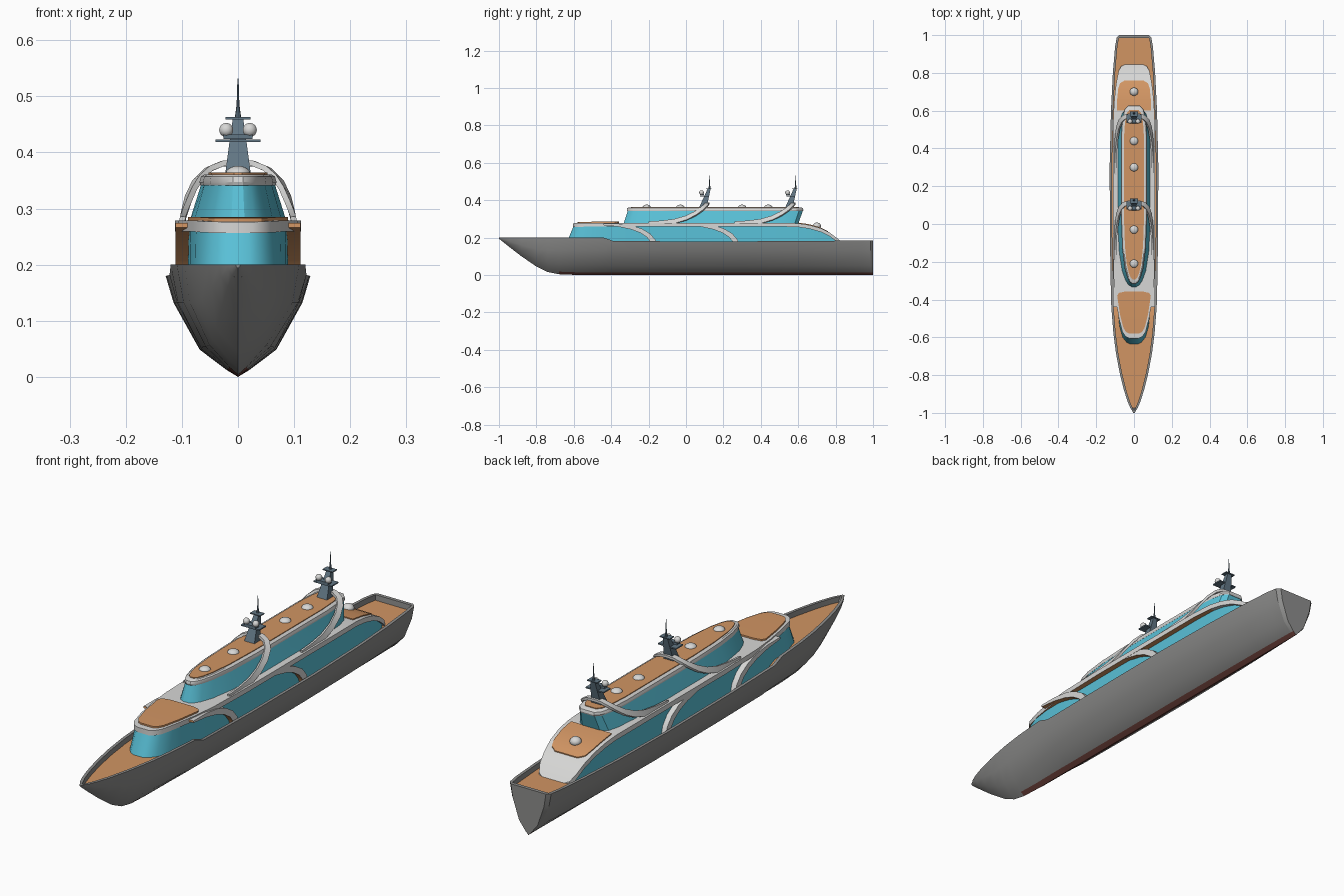
import bpy, math
from mathutils import Vector

if "Cube" in bpy.data.objects:
    bpy.data.objects.remove(bpy.data.objects["Cube"])


def material(name, r, g, b):
    m = bpy.data.materials.new(name)
    m.diffuse_color = (r, g, b, 1)
    m.use_nodes = True
    m.node_tree.nodes["Principled BSDF"].inputs["Base Color"].default_value = m.diffuse_color
    return m


GREY = material("hull grey", 0.27, 0.27, 0.265)
RED = material("keel red", 0.16, 0.055, 0.045)
TAN = material("teak", 0.64, 0.30, 0.125)
WHITE = material("white paint", 0.68, 0.68, 0.67)
GLASS = material("blue glass", 0.10, 0.53, 0.68)
SLATE = material("mast slate", 0.12, 0.18, 0.23)


def finish(ob, angle=30):
    bpy.ops.object.select_all(action='DESELECT')
    ob.select_set(True)
    bpy.context.view_layer.objects.active = ob
    bpy.ops.object.shade_smooth_by_angle(angle=math.radians(angle))
    return ob


def loft(name, rings, mats, rule=None, angle=30):
    """Skin closed rings of equal length and cap both ends."""
    n = len(rings[0])
    verts = [v for r in rings for v in r]
    faces = [tuple(range(n))[::-1], tuple(range(len(verts) - n, len(verts)))]
    for i in range(len(rings) - 1):
        for j in range(n):
            a, b = i * n + j, i * n + (j + 1) % n
            faces.append((a, b, b + n, a + n))
    me = bpy.data.meshes.new(name)
    me.from_pydata(verts, [], faces)
    for m in mats:
        me.materials.append(m)
    ob = bpy.data.objects.new(name, me)
    bpy.context.collection.objects.link(ob)
    # consistent outward normals
    bpy.context.view_layer.objects.active = ob
    bpy.ops.object.select_all(action='DESELECT')
    ob.select_set(True)
    bpy.ops.object.mode_set(mode='EDIT')
    bpy.ops.mesh.select_all(action='SELECT')
    bpy.ops.mesh.normals_make_consistent(inside=False)
    bpy.ops.object.mode_set(mode='OBJECT')
    if rule:
        for p in me.polygons:
            p.material_index = rule(p)
    return finish(ob, angle)


def interp(table, y):
    for (a, za), (b, zb) in zip(table, table[1:]):
        if y <= b:
            return za + (zb - za) * max(0, (y - a) / (b - a))
    return table[-1][1]


# Hull: y, half width, rim height, keel height, deck raised to the rim
HULL = [(-1, .004, .2, .194, 1), (-.985, .012, .2, .182, 1), (-.975, .019, .2, .174, 0),
        (-.94, .034, .2, .146, 0), (-.88, .053, .2, .1, 0), (-.8, .073, .2, .045, 0),
        (-.74, .085, .2, .016, 0), (-.68, .096, .2, .004, 0), (-.58, .109, .2, 0, 0),
        (-.44, .12, .2, 0, 0), (-.39, .122, .182, 0, 0), (-.1, .127, .18, 0, 0),
        (.3, .129, .18, 0, 0), (.6, .122, .181, 0, 0), (.8, .112, .183, 0, 0),
        (.94, .1, .185, 0, 0), (.985, .092, .185, 0, 0), (.986, .092, .185, 0, 1),
        (1, .078, .185, 0, 1)]
rings = []
for y, w, zt, zk, raised in HULL:
    h = zt - zk
    inner, dz = max(w - .012, w * .3), zt - (0 if raised else .022)
    half = [(.16 * w, zk + .07 * h), (.53 * w, zk + .27 * h),
            (.89 * w, max(.132, zk + .6 * h)), (w, zt), (inner, zt), (inner, dz)]
    rings.append([(0, y, zk)] + [(x, y, z) for x, z in half]
                 + [(-x, y, z) for x, z in half[::-1]])


def hull_rule(p):
    if p.center.z < .014 and abs(p.normal.y) < .9:
        return 1
    deck = abs(p.center.x) < .002 and p.normal.z > .9 and -.98 < p.center.y < .986
    return 2 if deck else 0


loft("hull", rings, [GREY, RED, TAN], hull_rule)

# Lower roof height, dropping in a curve towards the stern
ROOF_Z = [(-.62, .276), (-.5, .279), (.53, .279), (.6, .276), (.66, .267),
          (.72, .25), (.77, .225), (.81, .195), (.845, .16)]


def outline(stations):
    return [(w, y) for y, w in stations] + [(-w, y) for y, w in stations[::-1]]


def strip(name, stations, lift, drop, mats, rule=None):
    """Plate following the lower roof curve."""
    rs = []
    for y, w in stations:
        z = interp(ROOF_Z, y)
        rs.append([(-w, y, z - drop), (w, y, z - drop), (w, y, z + lift), (-w, y, z + lift)])
    return loft(name, rs, mats, rule)


strip("lower_roof", [(-.605, .025), (-.595, .045), (-.57, .062), (-.5, .08), (-.4, .097),
                     (-.3, .107), (-.1, .112), (.5, .112), (.6, .108), (.66, .104),
                     (.72, .098), (.77, .09), (.81, .082), (.835, .068), (.845, .045)],
      0, .02, [WHITE, TAN], lambda p: int(p.normal.z < -.9 and p.center.y < .6))
strip("fore_sun_deck", [(-.58, .025), (-.572, .042), (-.55, .056), (-.48, .074),
                        (-.38, .089), (-.365, .08), (-.358, .05)], .006, .002, [TAN])
strip("aft_sun_deck", [(.6, .09), (.66, .089), (.72, .083), (.745, .074), (.76, .05)],
      .004, .002, [TAN])

# Lower cabin glass
LOW = [(-.645, .02), (-.635, .04), (-.61, .06), (-.55, .077), (-.45, .087), (-.3, .09),
       (.5, .092), (.6, .092), (.66, .09), (.72, .086), (.77, .08), (.81, .073)]
bottom = [(x, y, .155) for x, y in outline(LOW)]
top = [(x * .97, y + .045 * max(0, min(1, (-.4 - y) / .2)), interp(ROOF_Z, y) - .012)
       for x, y in outline(LOW)]
loft("lower_cabin_glass", [bottom, top], [GLASS])

# Sweeping side ribs of the lower cabin, teak on the inner edge
RIB = [(-.44, .27, .004), (-.36, .266, .008), (-.29, .254, .011), (-.24, .236, .012),
       (-.2, .211, .013), (-.175, .18, .014), (-.168, .158, .014)]
for shift in (0, .44):
    for s in (-1, 1):
        rs = []
        for i, (y, z, t) in enumerate(RIB):
            a, b = RIB[max(i - 1, 0)], RIB[min(i + 1, len(RIB) - 1)]
            d = Vector((b[0] - a[0], b[1] - a[1])).normalized()
            ny, nz = -d.y * t, d.x * t
            rs.append([(s * x, y + shift + k * ny, z + k * nz)
                       for x, k in ((.086, -1), (.111, -1), (.111, 1), (.086, 1))])
        loft("lower_side_rib", rs, [WHITE, TAN],
             lambda p: int(abs(p.normal.x) < .5 and (p.normal.z < -.3 or p.normal.y < -.3)))

# Upper cabin glass, roof and teak top
UP = [(-.335, .012), (-.325, .03), (-.3, .046), (-.25, .064), (-.15, .08), (0, .088),
      (.45, .088), (.53, .08), (.58, .065), (.6, .04)]


def level(z, k, dy, stretch=1):
    return [(x * k, .135 + (y - .135) * stretch + dy, z) for x, y in outline(UP)]


loft("upper_cabin_glass", [level(.272, 1, 0), level(.345, .74, .025)], [GLASS])
loft("upper_roof", [level(.341, .76, .023, 1.005), level(.347, .78, .023, 1.01),
                    level(.357, .75, .023, 1.005), level(.361, .68, .023, .99)], [WHITE])
loft("upper_teak_deck", [level(.359, .6, .023, .96), level(.364, .6, .023, .96)], [TAN])


def dome(name, x, y, z, r, h):
    bpy.ops.mesh.primitive_uv_sphere_add(segments=20, ring_count=12, location=(x, y, z))
    ob = bpy.context.object
    ob.name = name
    ob.scale = (r, r, h)
    ob.data.materials.append(WHITE)
    finish(ob, 60)


for y in (-.21, -.03, .3, .44):
    dome("roof_dome", 0, y, .362, .022, .014)
dome("aft_dome", 0, .7, .262, .022, .018)


def box(name, x, y, z, sx, sy, sz):
    rs = [[(x + i * sx, y + j * sy, z + k * sz)
           for i, j in ((-1, -1), (1, -1), (1, 1), (-1, 1))] for k in (-1, 1)]
    loft(name, rs, [SLATE])


# Arches over the upper cabin, each carrying a mast
ARCH = [(.1, -.2, .274), (.099, -.13, .278), (.097, -.06, .287), (.092, .0, .304),
        (.084, .05, .328), (.071, .085, .352), (.052, .105, .37), (.028, .112, .38)]
path = ARCH + [(0, .113, .382)] + [(-x, y, z) for x, y, z in ARCH[::-1]]
for shift in (0, .46):
    pts = [Vector((x, y + shift, z)) for x, y, z in path]
    rs = []
    for i, p in enumerate(pts):
        t = (pts[min(i + 1, len(pts) - 1)] - pts[max(i - 1, 0)]).normalized()
        out = Vector((p.x, 0, p.z - .26))
        out = (out - t * out.dot(t)).normalized() * .005
        side = t.cross(out).normalized() * .012
        rs.append([p - side - out, p + side - out, p + side + out, p - side + out])
    loft("upper_arch", rs, [WHITE], angle=40)

    # Mast leaning aft
    rs = []
    for z, y, w, d in ((.36, .09, .023, .02), (.42, .11, .015, .013), (.462, .124, .009, .008)):
        rs.append([(i * w, y + shift + j * d, z)
                   for i, j in ((-1, -1), (1, -1), (1, 1), (-1, 1))])
    loft("mast", rs, [SLATE])
    box("mast_lower_platform", 0, .098 + shift, .421, .04, .022, .0025)
    box("mast_dome_stand", 0, .085 + shift, .428, .026, .01, .004)
    box("mast_upper_platform", 0, .122 + shift, .461, .022, .014, .002)
    rs = [[(r * math.cos(a * math.pi / 4), .126 + shift + r * math.sin(a * math.pi / 4), z)
           for a in range(8)] for z, r in ((.46, .006), (.485, .0025), (.532, .001))]
    loft("antenna", rs, [SLATE])
    for s in (-1, 1):
        dome("radar_dome", s * .021, .083 + shift, .44, .0125, .0125)
